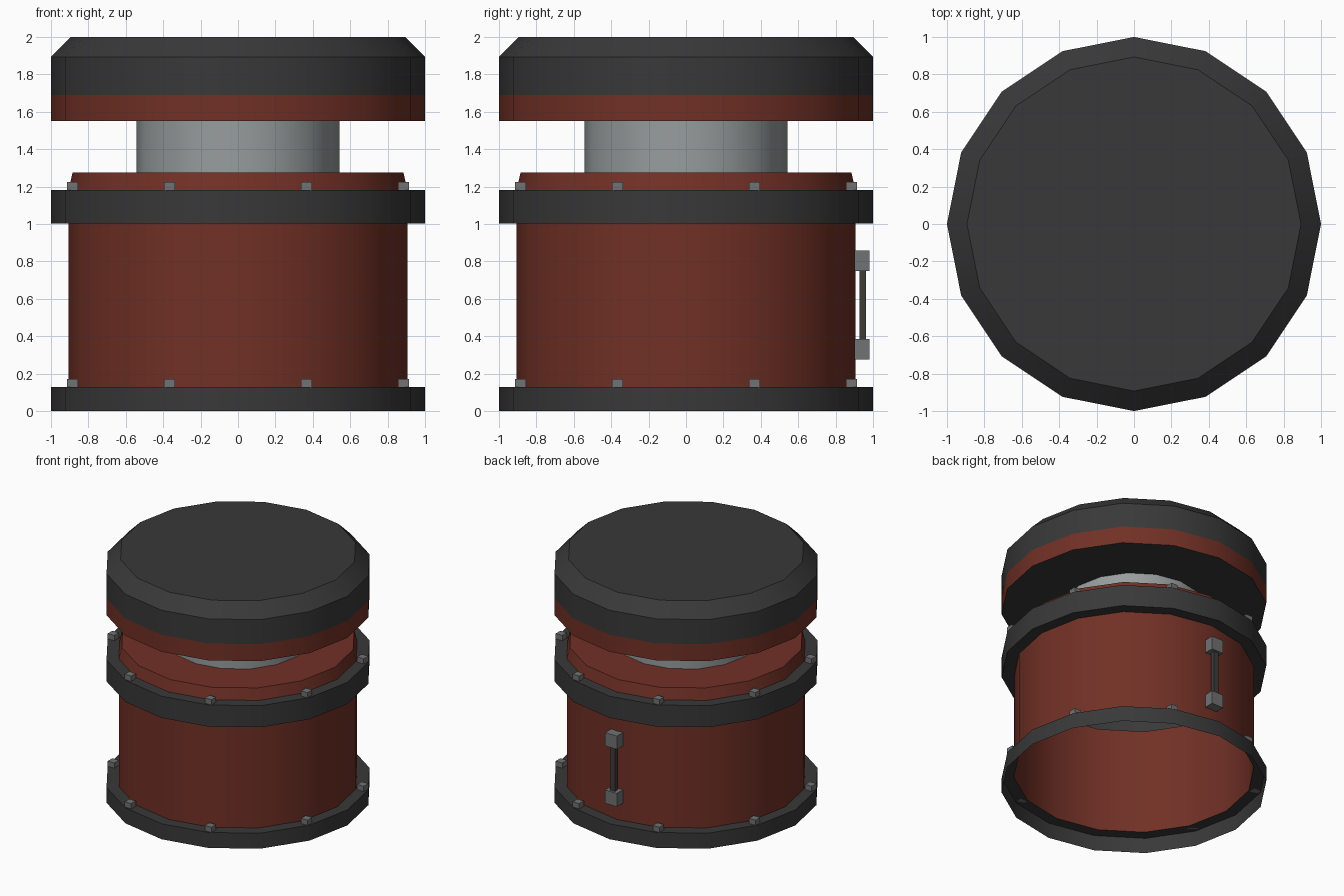
import bpy, bmesh, math

if "Cube" in bpy.data.objects:
    bpy.data.objects.remove(bpy.data.objects["Cube"])

SIDES = 16


def material(name, rgb):
    m = bpy.data.materials.new(name)
    m.diffuse_color = (*rgb, 1.0)
    m.use_nodes = True
    m.node_tree.nodes["Principled BSDF"].inputs["Base Color"].default_value = m.diffuse_color
    return m


RED = material("rust_red", (0.165, 0.030, 0.019))
DARK = material("dark_grey", (0.040, 0.040, 0.040))
STEEL = material("light_steel", (0.31, 0.335, 0.34))
BOLT = material("mid_grey", (0.165, 0.168, 0.172))
ROD = material("dark_rod", (0.048, 0.045, 0.040))


def finish(name, bm, mats, smooth):
    me = bpy.data.meshes.new(name)
    bm.to_mesh(me)
    bm.free()
    for m in mats:
        me.materials.append(m)
    if smooth:
        me.shade_smooth()
        me.set_sharp_from_angle(angle=math.radians(30))
    ob = bpy.data.objects.new(name, me)
    bpy.context.collection.objects.link(ob)
    return ob


def lathe(name, profile, mats, segment_mats=None, cap=False):
    """Revolve (radius, z) points into an open shell; one material per segment."""
    bm = bmesh.new()
    rings = []
    for r, z in profile:
        rings.append([bm.verts.new((r * math.cos(math.tau * i / SIDES),
                                    r * math.sin(math.tau * i / SIDES), z))
                      for i in range(SIDES)])
    for s, (a, b) in enumerate(zip(rings, rings[1:])):
        for i in range(SIDES):
            j = (i + 1) % SIDES
            f = bm.faces.new((a[i], a[j], b[j], b[i]))
            f.material_index = segment_mats[s] if segment_mats else 0
    if cap:
        bm.faces.new(rings[-1])
    return finish(name, bm, mats, True)


def box(name, centre, size, mat):
    bm = bmesh.new()
    bmesh.ops.create_cube(bm, size=1.0)
    for v in bm.verts:
        v.co = [c + s * k for c, s, k in zip(centre, size, v.co)]
    return finish(name, bm, [mat], False)


# Hollow drum, open underneath
lathe("base_ring", [(1, 0), (1, 0.128), (0.907, 0.128)], [DARK])
lathe("drum_body", [(0.907, 0.128), (0.907, 1.003)], [RED])
lathe("upper_ring", [(0.907, 1.003), (1, 1.003), (1, 1.182), (0.907, 1.182)], [DARK])
lathe("drum_shoulder", [(0.907, 1.182), (0.884, 1.275), (0.543, 1.275)], [RED])

# Neck and lid
lathe("neck", [(0.543, 1.275), (0.543, 1.55)], [STEEL])
lathe("lid", [(0.543, 1.55), (1, 1.55), (1, 1.69), (1, 1.893), (0.893, 2.0)],
      [DARK, RED], [0, 1, 0, 0], cap=True)

# Bolts on both rings
for label, z in (("base", 0.128), ("upper", 1.182)):
    for k in range(8):
        a = math.radians(22.5 + 45 * k)
        box(f"{label}_bolt_{k + 1}",
            (0.957 * math.cos(a), 0.957 * math.sin(a), z + 0.0215),
            (0.06, 0.06, 0.043), BOLT)

# Handle on the back
for label, z in (("lower", 0.33), ("upper", 0.804)):
    box(f"handle_mount_{label}", (0, 0.94, z), (0.108, 0.08, 0.11), BOLT)
box("handle_rod", (0, 0.945, 0.567), (0.045, 0.033, 0.38), ROD)
